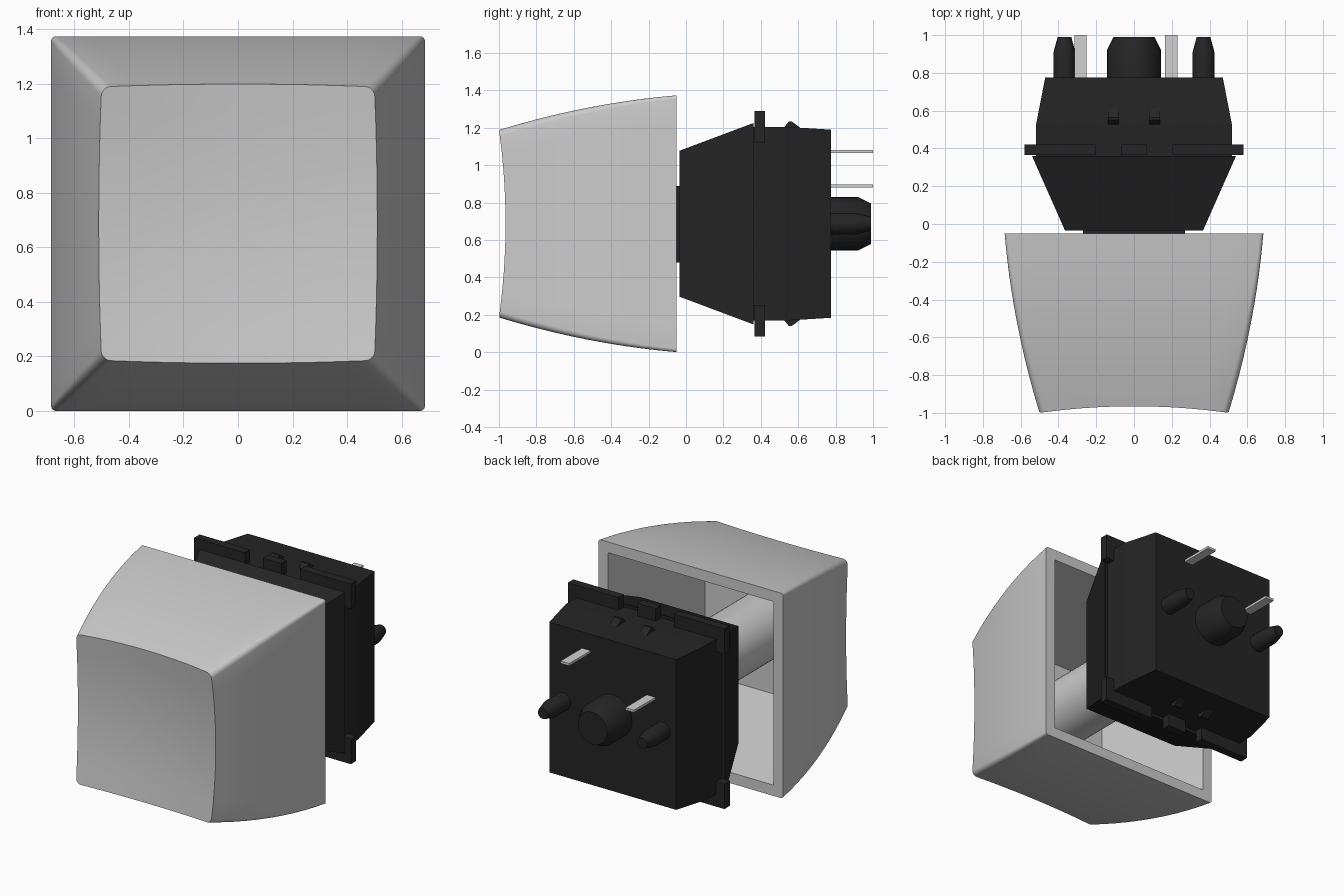
import bpy, bmesh, math

if "Cube" in bpy.data.objects:
    bpy.data.objects.remove(bpy.data.objects["Cube"], do_unlink=True)

ZC = 0.687  # height of the central axis, which runs along y


def material(name, grey, rough=0.5):
    m = bpy.data.materials.new(name)
    m.use_nodes = True
    col = (grey, grey, grey, 1)
    m.diffuse_color = col
    b = m.node_tree.nodes["Principled BSDF"]
    b.inputs["Base Color"].default_value = col
    b.inputs["Roughness"].default_value = rough
    return m


CAP = material("light grey plastic", 0.6)
BLACK = material("black plastic", 0.018)
METAL = material("pin metal", 0.64)


def finish(name, bm, mat, smooth=False):
    bmesh.ops.recalc_face_normals(bm, faces=bm.faces)
    me = bpy.data.meshes.new(name)
    bm.to_mesh(me)
    bm.free()
    me.materials.append(mat)
    if smooth:
        me.shade_smooth()
        me.set_sharp_from_angle(angle=math.radians(30))
    ob = bpy.data.objects.new(name, me)
    bpy.context.collection.objects.link(ob)
    return ob


def bridge(bm, a, b):
    n = len(a)
    for i in range(n):
        bm.faces.new((a[i], a[(i + 1) % n], b[(i + 1) % n], b[i]))


def loft(name, rings, mat, smooth=False):
    """Skin a list of point rings and close both ends."""
    bm = bmesh.new()
    vr = [[bm.verts.new(p) for p in r] for r in rings]
    for a, b in zip(vr, vr[1:]):
        bridge(bm, a, b)
    bm.faces.new(vr[0])
    bm.faces.new(vr[-1])
    return finish(name, bm, mat, smooth)


def rect(y, hx, hz, cx=0, cz=ZC):
    return [(cx + sx * hx, y, cz + sz * hz) for sx, sz in ((-1, -1), (1, -1), (1, 1), (-1, 1))]


def box(name, x, y, z, mat):
    cx, cz = sum(x) / 2, sum(z) / 2
    hx, hz = abs(x[1] - x[0]) / 2, abs(z[1] - z[0]) / 2
    return loft(name, [rect(v, hx, hz, cx, cz) for v in y], mat)


def lathe(name, cx, profile, mat, n=32):
    rings = [[(cx + r * math.cos(2 * math.pi * i / n), y, ZC + r * math.sin(2 * math.pi * i / n))
              for i in range(n)] for y, r in profile]
    return loft(name, rings, mat, True)


# ---- Keycap: hollow, bowed sides, dished front ----
SIDE, ARC = 10, 5
RIM = -0.05


def half_width(y):
    u = (RIM - y) / 0.95
    return 0.685 - 0.08 * u - 0.105 * u * u


def dish(x, v):
    return -1 + 0.035 * (2 - (x / 0.5) ** 2 - (v / 0.5) ** 2)


def square_ring(half, r):
    """Rounded square outline in the xz plane, with subdivided sides."""
    pts = []
    for q in range(4):
        c, s = round(math.cos(q * math.pi / 2)), round(math.sin(q * math.pi / 2))
        loc = [(half, -(half - r) + 2 * (half - r) * i / SIDE) for i in range(SIDE)]
        loc += [(half - r + r * math.cos(a), half - r + r * math.sin(a))
                for a in (i * math.pi / 2 / ARC for i in range(ARC))]
        pts += [(x * c - v * s, x * s + v * c) for x, v in loc]
    return pts


bm = bmesh.new()
front = square_ring(0.5, 0.035)
rings = []
# dished front, from near the centre outwards
for f in (0.2, 0.4, 0.6, 0.8):
    rings.append([(x * f, dish(x * f, v * f), v * f) for x, v in front])
# outer walls
STEPS = 10
for k in range(STEPS + 1):
    t = k / STEPS
    unit = square_ring(0.5, 0.035 - 0.022 * t)
    ring = []
    for (x, v), (fx, fv) in zip(unit, front):
        y0 = dish(fx, fv)
        y = y0 + (RIM - y0) * t
        s = half_width(y) / 0.5
        ring.append((x * s, y, v * s))
    rings.append(ring)
# rim and cavity
for half, y in ((0.613, RIM), (0.475, -0.88)):
    rings.append([(x, y, v) for x, v in square_ring(half, 0.006)])
vr = [[bm.verts.new((x, y, ZC + v * 1.002)) for x, y, v in r] for r in rings]
for a, b in zip(vr, vr[1:]):
    bridge(bm, a, b)
centre = bm.verts.new((0, dish(0, 0), ZC))
for i in range(len(vr[0])):
    bm.faces.new((vr[0][i], centre, vr[0][(i + 1) % len(vr[0])]))
bm.faces.new(vr[-1])
finish("keycap", bm, CAP, True)

# mounting tube inside the cap
lathe("keycap_stem", 0, [(-0.885, 0.21), (-0.052, 0.21)], CAP, 48)

# ---- Switch body ----
box("slider", (-0.27, 0.27), (-0.05, 0.0), (0.48, 0.89), BLACK)
loft("upper_housing", [rect(-0.035, 0.365, 0.39), rect(0.36, 0.54, 0.538)], BLACK)
loft("lower_housing", [rect(0.355, 0.52, 0.518), rect(0.53, 0.518, 0.518),
                       rect(0.775, 0.47, 0.503)], BLACK)

# flange pieces and clip bumps on top and bottom
F = (0.365, 0.422)
for sz, end in ((1, "top"), (-1, "bottom")):
    def zz(a, b):
        return (ZC + sz * a, ZC + sz * b)
    box(f"flange_middle_{end}", (-0.07, 0.065), F, zz(0.5, 0.603), BLACK)
    for sx, side in ((1, "left"), (-1, "right")):
        box(f"flange_bar_{end}_{side}", (sx * 0.205, sx * 0.53), F, zz(0.5, 0.603), BLACK)
        box(f"flange_corner_{end}_{side}", (sx * 0.5, sx * 0.58), F, zz(0.435, 0.603), BLACK)
        bump = [(0.52, 0.51), (0.55, 0.547), (0.565, 0.547), (0.615, 0.51)]
        loft(f"clip_{end}_{side}", [[(sx * x, y, ZC + sz * h) for y, h in bump]
                                    for x in (0.082, 0.138)], BLACK)

# locating posts at the back
lathe("centre_post", 0, [(0.76, 0.143), (0.92, 0.143), (0.99, 0.108)], BLACK)
for sx, side in ((1, "left"), (-1, "right")):
    lathe(f"side_post_{side}", sx * 0.368, [(0.76, 0.058), (0.91, 0.058), (0.99, 0.036)], BLACK, 20)

# contact pins
for side, x, z in (("left", 0.197, 1.072), ("right", -0.283, 0.888)):
    box(f"pin_{side}", (x - 0.032, x + 0.032), (0.76, 1.0), (z - 0.008, z + 0.008), METAL)
